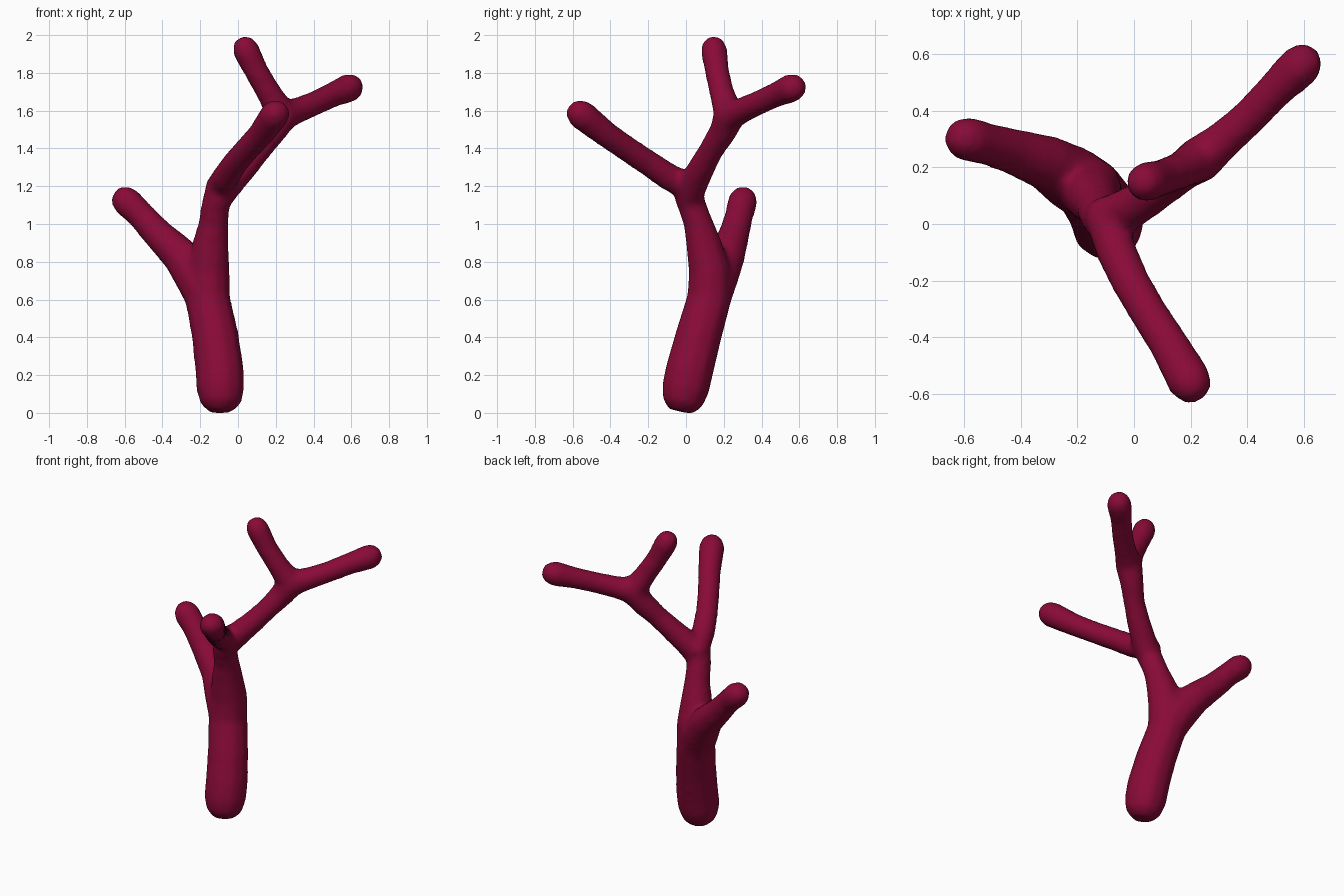
import bpy, bmesh, math
from mathutils import Vector

cube = bpy.data.objects.get("Cube")
if cube:
    bpy.data.objects.remove(cube, do_unlink=True)

SIDES = 10

# Each limb is a path of (x, y, z, radius)
LIMBS = {
    "trunk": [(-.093, -.003, .125, .13), (-.097, .018, .22, .131), (-.12, .065, .4, .126),
              (-.16, .122, .6, .121), (-.155, .125, .75, .114), (-.145, .092, .9, .096),
              (-.13, .065, 1.0, .08), (-.118, .03, 1.1, .077), (-.095, .005, 1.19, .078)],
    "low_branch": [(-.17, .128, .62, .118), (-.225, .165, .725, .118), (-.31, .217, .835, .1),
                   (-.43, .257, .95, .083), (-.52, .283, 1.05, .076), (-.588, .3, 1.115, .082)],
    "front_branch": [(-.1, .02, 1.19, .075), (-.065, -.09, 1.245, .074), (-.015, -.2, 1.32, .07),
                     (.055, -.32, 1.4, .069), (.12, -.42, 1.47, .071), (.195, -.553, 1.575, .081)],
    "upper_stem": [(-.105, .015, 1.13, .075), (-.045, .04, 1.215, .08), (.035, .085, 1.3, .073),
                   (.112, .135, 1.39, .067), (.182, .195, 1.485, .075), (.235, .23, 1.57, .086)],
    "top_twig": [(.235, .23, 1.57, .083), (.165, .19, 1.69, .068), (.1, .165, 1.8, .066),
                 (.042, .148, 1.918, .073)],
    "side_twig": [(.235, .23, 1.57, .083), (.32, .3, 1.6, .07), (.41, .38, 1.637, .066),
                  (.5, .475, 1.68, .068), (.587, .559, 1.717, .079)],
}


def add_limb(bm, path):
    """Sweep a round section along the path and close both ends with blunt domes."""
    pts = [Vector(p[:3]) for p in path]
    radii = [p[3] for p in path]
    count = len(pts)
    dirs = [(pts[min(i + 1, count - 1)] - pts[max(i - 1, 0)]).normalized() for i in range(count)]
    stations = [(pts[0] - dirs[0] * radii[0] * f, radii[0] * s, dirs[0]) for f, s in ((.95, .5), (.6, .85))]
    stations += list(zip(pts, radii, dirs))
    stations += [(pts[-1] + dirs[-1] * radii[-1] * f, radii[-1] * s, dirs[-1]) for f, s in ((.6, .82), (.98, .42))]
    side = stations[0][2].cross(Vector((0, 1, .3))).normalized()
    rings = []
    for centre, radius, d in stations:
        side = (side - d * side.dot(d)).normalized()
        other = d.cross(side)
        ring = []
        for k in range(SIDES):
            a = math.tau * k / SIDES
            ring.append(bm.verts.new(centre + (side * math.cos(a) + other * math.sin(a)) * radius))
        rings.append(ring)
    for low, high in zip(rings, rings[1:]):
        for k in range(SIDES):
            n = (k + 1) % SIDES
            bm.faces.new((low[k], low[n], high[n], high[k]))
    bm.faces.new(rings[0][::-1])
    bm.faces.new(rings[-1])


# Single bark colour
bark = bpy.data.materials.new("crimson bark")
bark.use_nodes = True
colour = (.25, .003, .038, 1)
bark.diffuse_color = colour
bark.node_tree.nodes["Principled BSDF"].inputs["Base Color"].default_value = colour

# All limbs in one mesh
bm = bmesh.new()
for path in LIMBS.values():
    add_limb(bm, path)
bmesh.ops.recalc_face_normals(bm, faces=bm.faces)
mesh = bpy.data.meshes.new("branching_stem")
bm.to_mesh(mesh)
bm.free()
stem = bpy.data.objects.new("branching_stem", mesh)
bpy.context.collection.objects.link(stem)
mesh.materials.append(bark)

# Fuse the limbs and soften the forks
fuse = stem.modifiers.new("fuse", "REMESH")
fuse.mode = "VOXEL"
fuse.voxel_size = .018
fuse.use_smooth_shade = True
soften = stem.modifiers.new("soften", "SMOOTH")
soften.factor = .5
soften.iterations = 8

bpy.ops.object.select_all(action="DESELECT")
stem.select_set(True)
bpy.context.view_layer.objects.active = stem
for name in ("fuse", "soften"):
    bpy.ops.object.modifier_apply(modifier=name)
bpy.ops.object.shade_smooth()

# Rest the base on the floor
floor = min(v.co.z for v in stem.data.vertices)
for v in stem.data.vertices:
    v.co.z -= floor
